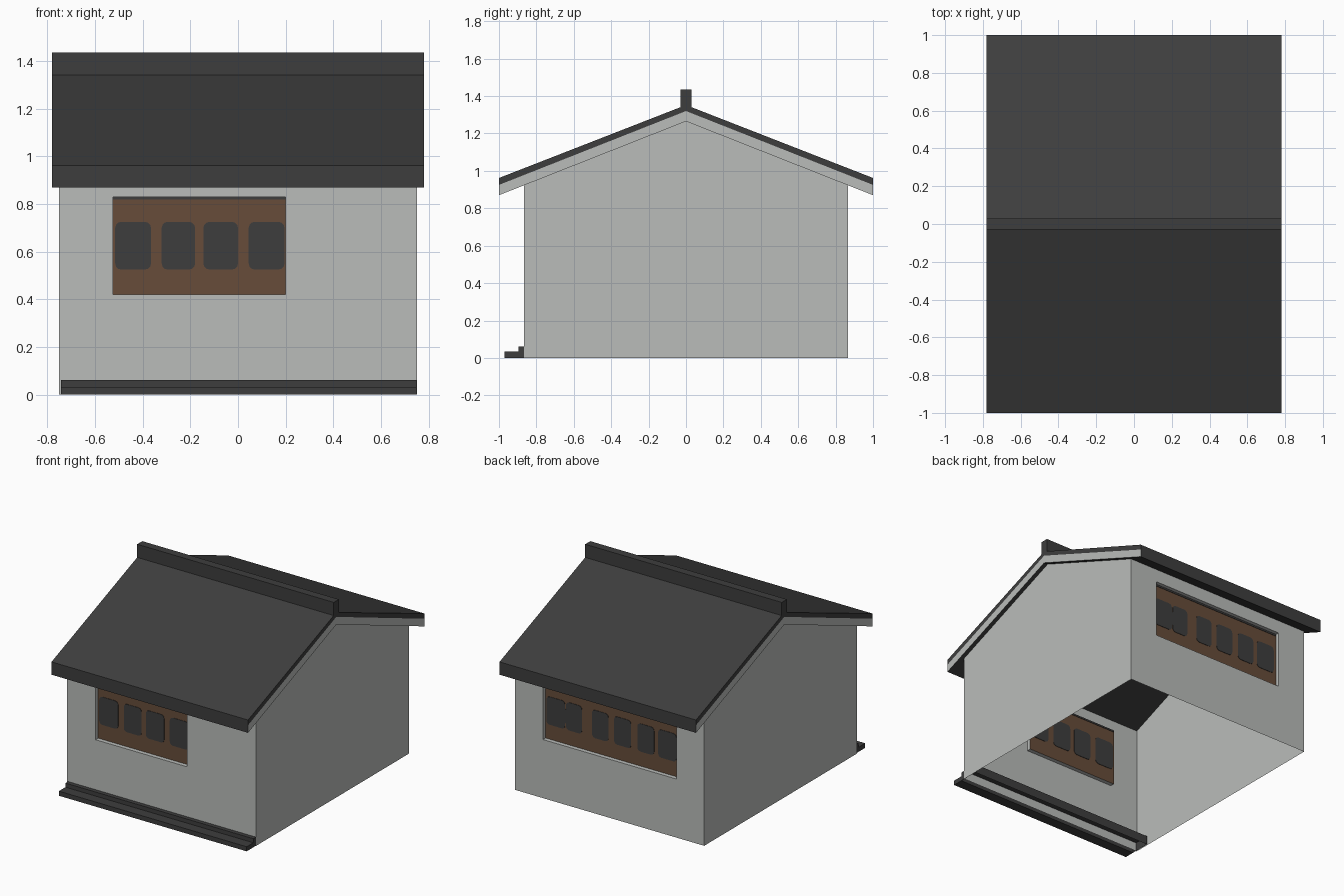
import bpy, bmesh, math

if "Cube" in bpy.data.objects:
    bpy.data.objects.remove(bpy.data.objects["Cube"])


def material(name, rgb):
    m = bpy.data.materials.new(name)
    m.diffuse_color = (*rgb, 1)
    m.use_nodes = True
    m.node_tree.nodes["Principled BSDF"].inputs["Base Color"].default_value = m.diffuse_color
    return m


PLASTER = material("pale grey plaster", (0.49, 0.505, 0.49))
DARK = material("charcoal", (0.048, 0.048, 0.048))
WOOD = material("brown wood", (0.135, 0.073, 0.042))


def build(name, faces, mats):
    """faces: list of (points, material index); shared corners are welded."""
    bm = bmesh.new()
    for pts, mi in faces:
        bm.faces.new([bm.verts.new(p) for p in pts]).material_index = mi
    bmesh.ops.remove_doubles(bm, verts=bm.verts, dist=1e-5)
    bmesh.ops.recalc_face_normals(bm, faces=bm.faces)
    me = bpy.data.meshes.new(name)
    bm.to_mesh(me)
    bm.free()
    for m in mats:
        me.materials.append(m)
    ob = bpy.data.objects.new(name, me)
    bpy.context.collection.objects.link(ob)
    return ob


def box(name, x0, x1, y0, y1, z0, z1, mat, bottom=True):
    lo = [(x0, y0, z0), (x1, y0, z0), (x1, y1, z0), (x0, y1, z0)]
    hi = [(x, y, z1) for x, y, _ in lo]
    faces = [(hi, 0)] + ([(lo, 0)] if bottom else [])
    for i in range(4):
        j = (i + 1) % 4
        faces.append(([lo[i], lo[j], hi[j], hi[i]], 0))
    return build(name, faces, [mat])


def pane(name, x0, x1, z0, z1, y, r=0.025):
    """Thin rounded plate showing on both sides of the window panel."""
    ring = []
    for cx, cz, a0 in ((x1 - r, z1 - r, 0), (x0 + r, z1 - r, 90),
                       (x0 + r, z0 + r, 180), (x1 - r, z0 + r, 270)):
        for k in range(4):
            a = math.radians(a0 + 30 * k)
            ring.append((cx + r * math.cos(a), cz + r * math.sin(a)))
    f = [(x, y - 0.003, z) for x, z in ring]
    b = [(x, y + 0.003, z) for x, z in ring]
    faces = [(f, 0), (b, 0)]
    for i in range(len(ring)):
        j = (i + 1) % len(ring)
        faces.append(([f[i], f[j], b[j], b[i]], 0))
    return build(name, faces, [DARK])


# Walls: open-bottomed shell with a recessed window in front and back
W, D, EAVE, PEAK, RECESS = 0.75, 0.865, 0.924, 1.265, 0.03
Z0, Z1 = 0.42, 0.83
WINDOWS = {-1: (-0.525, 0.2), 1: (-0.53, 0.53)}
faces = []
for x in (-W, W):
    faces.append(([(x, -D, 0), (x, D, 0), (x, D, EAVE), (x, 0, PEAK), (x, -D, EAVE)], 0))
for s, (a, b) in WINDOWS.items():
    y, yi = s * D, s * (D - RECESS)
    outer = [(-W, 0), (W, 0), (W, EAVE), (-W, EAVE)]
    hole = [(a, Z0), (b, Z0), (b, Z1), (a, Z1)]
    for i in range(4):
        j = (i + 1) % 4
        (ox, oz), (px, pz) = outer[i], outer[j]
        (hx, hz), (kx, kz) = hole[i], hole[j]
        faces.append(([(ox, y, oz), (px, y, pz), (kx, y, kz), (hx, y, hz)], 0))
        faces.append(([(hx, y, hz), (kx, y, kz), (kx, yi, kz), (hx, yi, hz)], 0))
build("walls", faces, [PLASTER])

# Window panels with dark panes
PANES = {-1: [(-0.515, -0.365), (-0.32, -0.18), (-0.145, 0.0), (0.045, 0.195)],
         1: [(0.374, 0.522), (0.24, 0.366), (0.03, 0.16), (-0.15, -0.015),
             (-0.333, -0.2), (-0.51, -0.365)]}
for s, (a, b) in WINDOWS.items():
    side = "front" if s < 0 else "back"
    y = s * (D - RECESS)
    build(side + "_window_panel",
          [([(a, y, Z0), (b, y, Z0), (b, y, Z1), (a, y, Z1)][::-s], 0)], [WOOD])
    for i, (p, q) in enumerate(PANES[s]):
        pane(f"{side}_pane_{i + 1}", p, q, 0.525, 0.725, y)
    box(side + "_window_top_strip", a, b, y - 0.003, y + 0.003, 0.818, Z1, DARK)
pane("back_pane_link", 0.34, 0.4, 0.57, 0.67, D - RECESS, 0.015)

# Roof: one slab, charcoal with pale bargeboards on the gable ends
R = 0.78
TOP, MID, LOW = (0.962, 1.352), (0.925, 1.32), (0.87, 1.265)
faces = []
for s in (-1, 1):
    def edge(x, lvl):
        return [(x, s, lvl[0]), (x, 0, lvl[1])]
    for lvl in (TOP, LOW):
        faces.append((edge(-R, lvl) + edge(R, lvl)[::-1], 0))
    for x in (-R, R):
        faces.append((edge(x, TOP) + edge(x, MID)[::-1], 0))
        faces.append((edge(x, MID) + edge(x, LOW)[::-1], 1))
    faces.append(([(-R, s, LOW[0]), (R, s, LOW[0]), (R, s, MID[0]), (R, s, TOP[0]),
                   (-R, s, TOP[0]), (-R, s, MID[0])], 0))
build("roof", faces, [DARK, PLASTER])
box("ridge_cap", -R, R, -0.029, 0.029, 1.33, 1.435, DARK)

# Front steps: the upper one reaches inside under the wall
box("upper_step", -0.743, 0.748, -0.895, -0.75, 0, 0.062, DARK, bottom=False)
box("lower_step", -0.743, 0.748, -0.97, -0.895, 0, 0.033, DARK)
